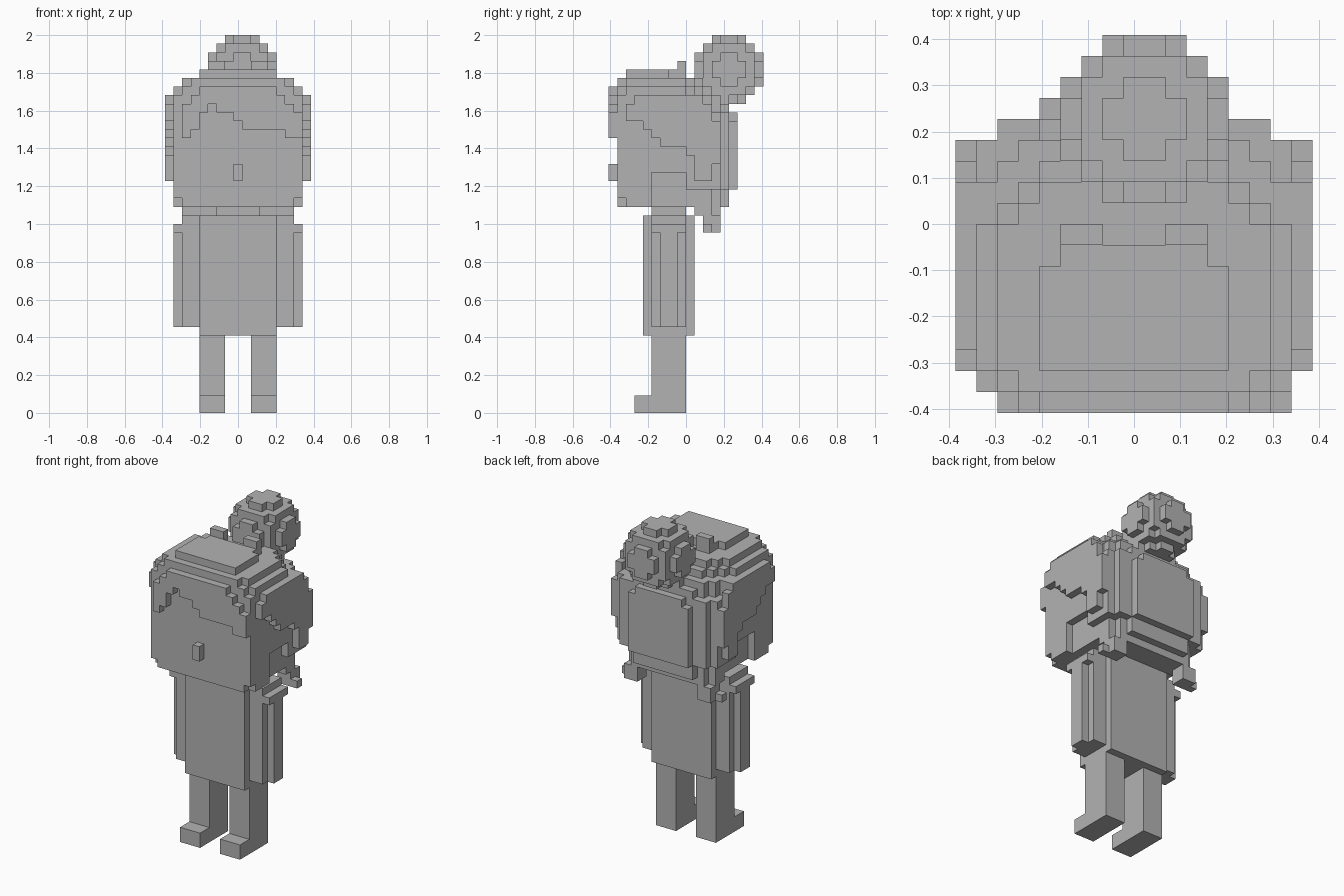
import bpy, bmesh
from mathutils import Vector

U = 1 / 22  # block size
if "Cube" in bpy.data.objects:
    bpy.data.objects.remove(bpy.data.objects["Cube"])

grey = bpy.data.materials.new("plain_grey")
grey.use_nodes = True
grey.diffuse_color = (0.45, 0.45, 0.45, 1)
grey.node_tree.nodes["Principled BSDF"].inputs["Base Color"].default_value = grey.diffuse_color

# Which coordinates (column, height, depth) feed each axis
ORDER = {"x": (2, 0, 1), "y": (0, 2, 1), "z": (0, 1, 2)}


def add_prism(bm, axis, start, cols, d0, d1):
    """Extrude a stepped outline; cols holds (low, high) for each block column."""
    outline = []
    for i, (low, high) in enumerate(cols):
        outline += [(start + i, low), (start + i + 1, low)]
    for i, (low, high) in reversed(list(enumerate(cols))):
        outline += [(start + i + 1, high), (start + i, high)]
    clean = [p for i, p in enumerate(outline) if p != outline[i - 1]]

    def place(p, d):
        src = (p[0], p[1], d)
        return bm.verts.new(Vector([src[k] for k in ORDER[axis]]) * U)
    a = [place(p, d0) for p in clean]
    b = [place(p, d1) for p in clean]
    bm.faces.new(a)
    bm.faces.new(b)
    for i in range(len(a)):
        bm.faces.new((a[i - 1], a[i], b[i], b[i - 1]))


def add_box(bm, x0, x1, y0, y1, z0, z1):
    vs = [bm.verts.new(Vector((x, y, z)) * U) for x in (x0, x1) for y in (y0, y1) for z in (z0, z1)]
    for f in ((0, 1, 3, 2), (4, 6, 7, 5), (0, 4, 5, 1), (2, 3, 7, 6), (0, 2, 6, 4), (1, 5, 7, 3)):
        bm.faces.new([vs[i] for i in f])


def finish(name, bm):
    bmesh.ops.recalc_face_normals(bm, faces=bm.faces)
    me = bpy.data.meshes.new(name)
    bm.to_mesh(me)
    bm.free()
    me.materials.append(grey)
    ob = bpy.data.objects.new(name, me)
    bpy.context.collection.objects.link(ob)
    return ob


def boxes(name, *dims):
    bm = bmesh.new()
    for d in dims:
        add_box(bm, *d)
    return finish(name, bm)


def prism(name, *args):
    bm = bmesh.new()
    add_prism(bm, *args)
    return finish(name, bm)


def layers(name, rows):
    """Stacked slabs (z0, z1, half width, y0, y1, front step, back step)."""
    bm = bmesh.new()
    for z0, z1, hx, y0, y1, front, back in rows:
        n = int(2 * hx)
        cols = [(y0 + max(front - min(i, n - 1 - i), 0), y1 - max(back - min(i, n - 1 - i), 0))
                for i in range(n)]
        add_prism(bm, "z", -hx, cols, z0, z1)
    return finish(name, bm)


# Body
boxes("dress", (-4.5, 4.5, -5, 1, 9, 23))
boxes("neck", (-2.5, 2.5, -4, 0, 23, 24))


def sided(x0, x1, s):
    return (x0, x1) if s > 0 else (-x1, -x0)


# Side hair outline, one entry per block from front to back
side_hair = [(34, 36), (34, 37), (33, 37), (32, 37), (31, 37), (31, 37), (31, 37),
             (30, 37), (27, 37), (27, 36), (29, 34)]

# Mirrored limbs and side hair
for s, side in ((1, "left"), (-1, "right")):
    leg = sided(1.5, 4.5, s)
    boxes(side + "_leg", (*leg, -4, 0, 0, 9))
    boxes(side + "_foot", (*leg, -6, -4, 0, 2))
    boxes(side + "_arm", (*sided(4.5, 6.5, s), -4, 0, 10, 23),
          (*sided(6.5, 7.5, s), -3, -1, 10, 21),
          (*sided(6.5, 7.5, s), -4, 0, 21, 22))
    boxes(side + "_strand", (*sided(4.5, 6.5, s), 2, 4, 21, 23),
          (*sided(6.5, 7.5, s), 2, 3, 21, 22))
    prism(side + "_side_hair", "x", -7, side_hair, *sided(7.5, 8.5, s))
    boxes(side + "_hair_pin", (*sided(1.5, 3.5, s), -1, 0, 39, 41))

# Face
layers("face", [(24, 25, 7.5, -8, -4, 1, 0), (25, 35, 7.5, -8, -4, 0, 0),
                (24, 28, 6.5, -4, 0, 0, 0)])
boxes("nose", (-0.5, 0.5, -9, -8, 27, 29))

# Hair shell, stepping in toward the crown
layers("hair", [(23, 24, 6.5, 1, 4, 0, 1), (24, 26, 6.5, 0, 5, 0, 2),
                (26, 28, 7.5, 0, 5, 0, 1), (28, 35, 7.5, -4, 5, 0, 1),
                (35, 36, 7.5, -8, 5, 0, 3), (36, 37, 7.5, -8, 4, 0, 2),
                (37, 38, 7.5, -8, 3, 1, 3), (38, 39, 6.5, -8, 2, 1, 2),
                (39, 40, 4.5, -7, -1, 0, 1)])
boxes("back_hair", (-4.5, 4.5, 5, 6, 26, 34), (-3.5, 3.5, 5, 6, 34, 35))
boxes("bun_base", (-2.5, 3.5, 1, 5, 35, 38))

# Swept fringe
lows = [32, 33, 35, 36, 35, 35, 34] + [33] * 5 + [32, 32]
highs = [36, 37] + [38] * 9 + [37, 36, 35]
prism("fringe", "y", -6.5, list(zip(lows, highs)), -9, -8)

# Round bun made of blocks
bm = bmesh.new()
R = 4
steps = [i + 0.5 for i in range(-R, R)]
for z in steps:
    cols = []
    for x in steps:
        half = sum(1 for y in steps if y > 0 and x * x + y * y + z * z < R * R)
        if half:
            cols.append((5 - half, 5 + half))
    add_prism(bm, "z", 0.5 - len(cols) / 2, cols, 40 + z - 0.5, 40 + z + 0.5)
finish("hair_bun", bm)
